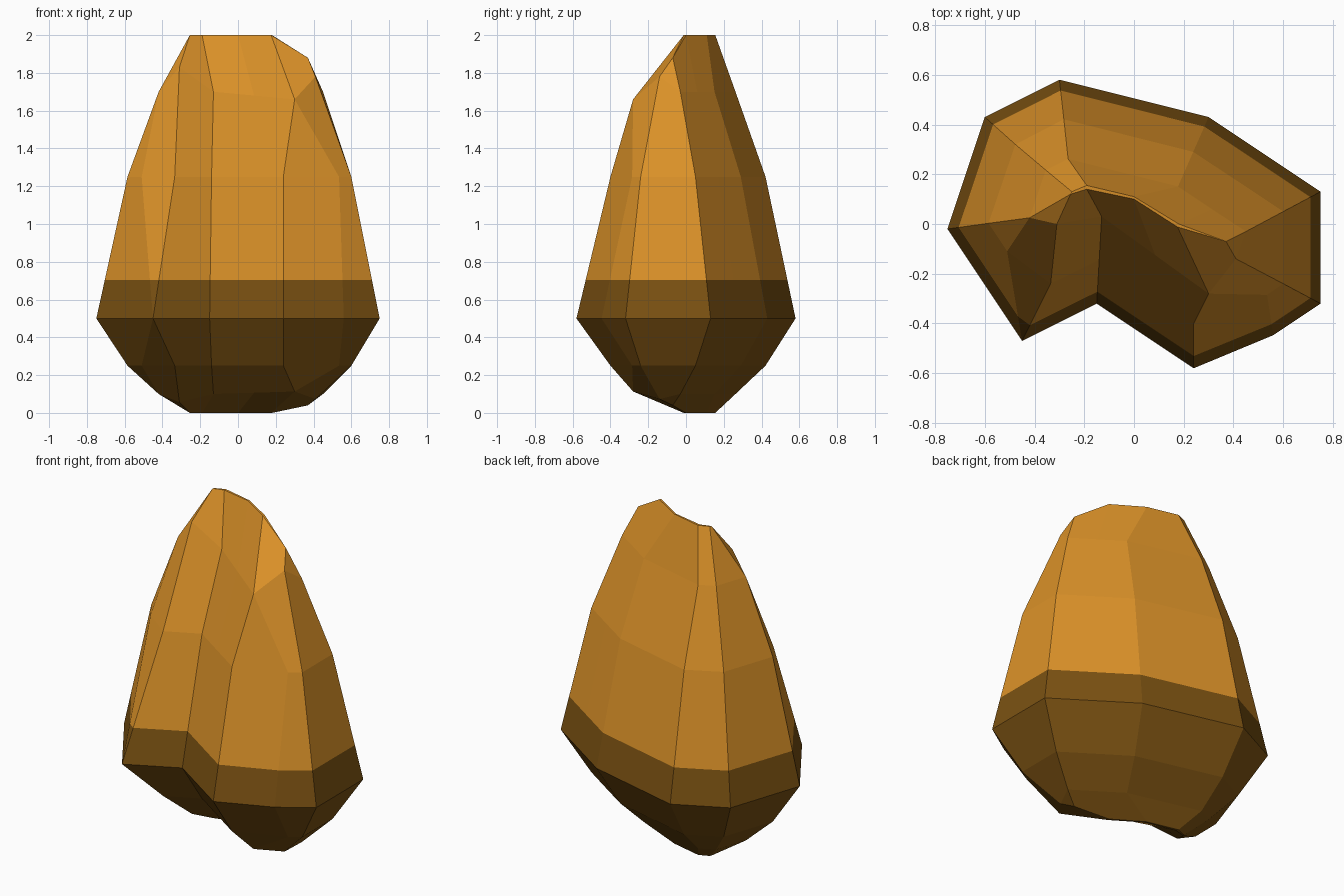
import bpy, bmesh

if "Cube" in bpy.data.objects:
    bpy.data.objects.remove(bpy.data.objects["Cube"])

# Outline rings, widest to crown; the same 13 ribs run through every ring
WIDEST = [(-.75, -.02), (-.45, -.47), (-.45, -.47), (-.15, -.32), (.045, -.45),
          (.24, -.58), (.56, -.447), (.75, -.32), (.75, .13), (.525, .28),
          (.3, .43), (-.3, .58), (-.6, .43)]
LOWER = [(-.585, .003), (-.51, -.11), (-.335, -.24), (-.14, -.145), (.05, -.273),
         (.24, -.40), (.535, -.285), (.6, -.24), (.6, .05), (.42, .17),
         (.238, .29), (-.282, .421), (-.477, .32)]
UPPER = [(-.42, .025), (-.42, .025), (-.31, .0), (-.13, .03), (.085, -.125),
         (.30, -.28), (.30, -.28), (.41, -.14), (.45, -.03), (.313, .06),
         (.177, .151), (-.265, .262), (-.355, .217)]
CROWN = [(-.255, .12), (-.255, .12), (-.255, .12), (-.19, .14), (0, .1),
         (.175, -.012), (.175, -.012), (.37, -.07), (.37, -.07), (.18, 0),
         (0, .11), (-.19, .155), (-.25, .13)]


def ring(points, z, special={}):
    return [(x, y, special.get(i, z)) for i, (x, y) in enumerate(points)]


def blend(a, b, t):
    return [tuple(p + (q - p) * t for p, q in zip(u, v)) for u, v in zip(a, b)]


def material(name, colour):
    m = bpy.data.materials.new(name)
    m.diffuse_color = (*colour, 1)
    m.use_nodes = True
    m.node_tree.nodes["Principled BSDF"].inputs["Base Color"].default_value = m.diffuse_color
    return m


widest = ring(WIDEST, .5)
lower = ring(LOWER, 1.25)
upper = ring(UPPER, 1.7, {2: 1.83, 4: 1.68, 5: 1.66, 6: 1.66, 7: 1.78})
crown = ring(CROWN, 2, {7: 1.88, 8: 1.88})
band = blend(widest, lower, .273)      # colour boundary near z = 0.7

# The underside is the upper half flipped and squashed to a third
under = [[(x, y, .5 - (z - .5) / 3) for x, y, z in r] for r in (crown, upper, lower)]
rings = under + [widest, band, lower, upper, crown]

# Faceted lump: skin the rings, cap both ends
bm = bmesh.new()
loops = [[bm.verts.new(p) for p in r] for r in rings]
for a, b in zip(loops, loops[1:]):
    for i in range(len(a)):
        j = (i + 1) % len(a)
        bm.faces.new((a[i], a[j], b[j], b[i]))
bm.faces.new(loops[0][::-1])
bm.faces.new(loops[-1])
bmesh.ops.remove_doubles(bm, verts=bm.verts, dist=.0005)
bmesh.ops.recalc_face_normals(bm, faces=bm.faces)

# Dark base below the band, orange above
for f in bm.faces:
    f.material_index = 1 if f.calc_center_median().z < .7 else 0
    f.smooth = False

mesh = bpy.data.meshes.new("faceted_lump")
bm.to_mesh(mesh)
bm.free()
mesh.materials.append(material("orange", (.72, .29, .022)))
mesh.materials.append(material("dark brown", (.20, .084, .006)))
bpy.context.collection.objects.link(bpy.data.objects.new("faceted_lump", mesh))
